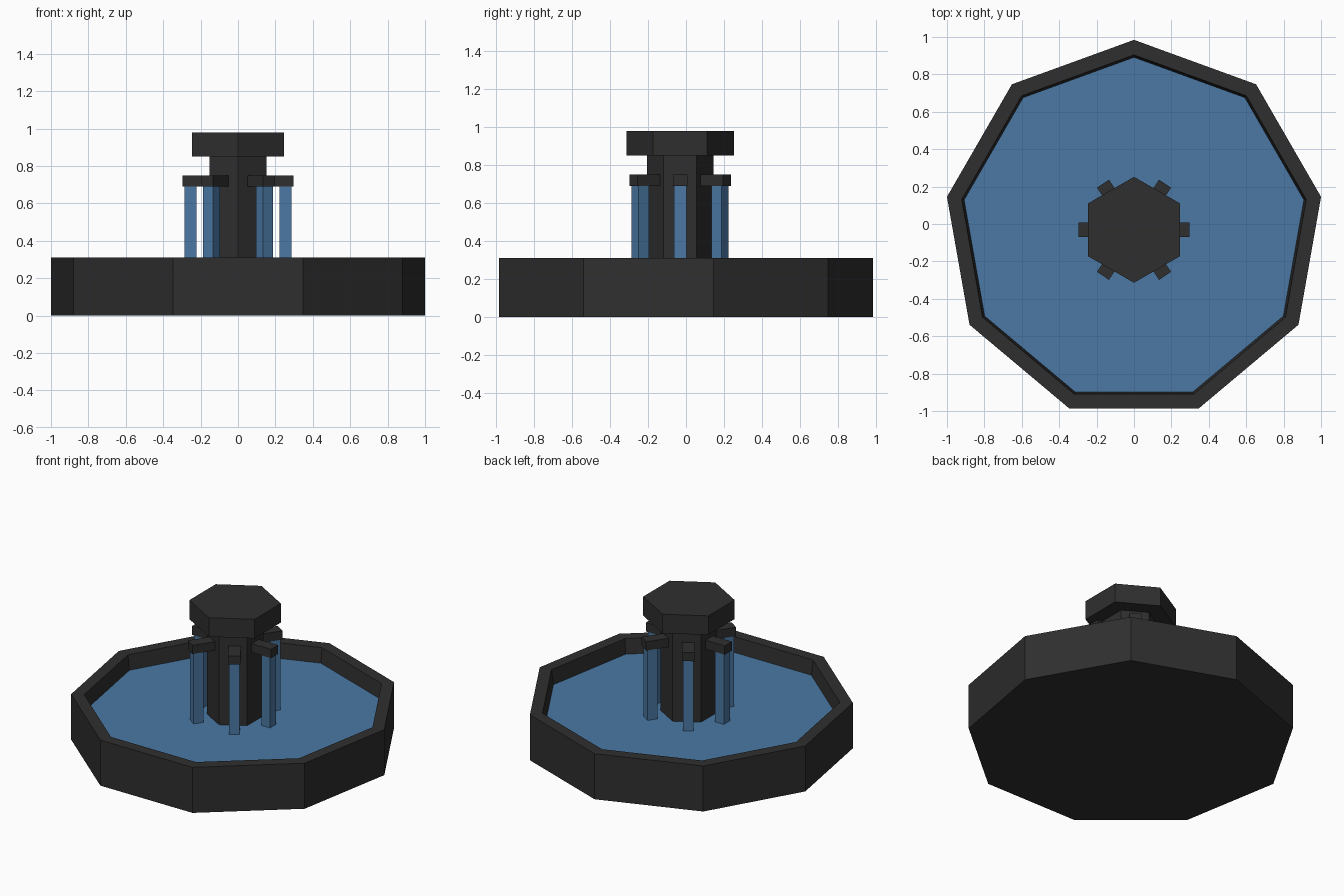
import bpy, bmesh
from math import cos, sin, pi, radians
from mathutils import Matrix

if "Cube" in bpy.data.objects:
    bpy.data.objects.remove(bpy.data.objects["Cube"])

CY = -0.031  # centre of the fountain in y


def material(name, rgb):
    m = bpy.data.materials.new(name)
    m.diffuse_color = (*rgb, 1)
    m.use_nodes = True
    m.node_tree.nodes["Principled BSDF"].inputs["Base Color"].default_value = m.diffuse_color
    return m


STONE = material("dark_stone", (0.028, 0.028, 0.028))
WATER = material("water_blue", (0.07, 0.19, 0.37))


def finish(name, bm, mat):
    bmesh.ops.recalc_face_normals(bm, faces=bm.faces)
    mesh = bpy.data.meshes.new(name)
    bm.to_mesh(mesh)
    bm.free()
    mesh.materials.append(mat)
    obj = bpy.data.objects.new(name, mesh)
    bpy.context.collection.objects.link(obj)
    return obj


def lathe(name, sides, profile, mat):
    """Stack n-sided rings (radius, z), one corner facing +y, capped at both ends."""
    bm = bmesh.new()
    rings = [[bm.verts.new((r * sin(2 * pi * i / sides),
                            CY + r * cos(2 * pi * i / sides), z))
              for i in range(sides)] for r, z in profile]
    for a, b in zip(rings, rings[1:]):
        for i in range(sides):
            j = (i + 1) % sides
            bm.faces.new((a[i], a[j], b[j], b[i]))
    bm.faces.new(rings[0])
    bm.faces.new(rings[-1])
    return finish(name, bm, mat)


def radial_box(name, angle, r0, r1, width, z0, z1, mat):
    """Box running outwards from r0 to r1 along the given angle."""
    bm = bmesh.new()
    m = (Matrix.Translation((0, CY, 0)) @ Matrix.Rotation(radians(angle), 4, 'Z')
         @ Matrix.Translation(((r0 + r1) / 2, 0, (z0 + z1) / 2))
         @ Matrix.Diagonal((r1 - r0, width, z1 - z0, 1)))
    bmesh.ops.create_cube(bm, size=1, matrix=m)
    return finish(name, bm, mat)


# Nine-sided basin with a rim, and the water filling it
lathe("basin", 9, [(1.0154, 0), (1.0154, 0.31), (0.935, 0.31), (0.92, 0.19)], STONE)
lathe("pool_water", 9, [(0.92, 0.19), (0.922, 0.21)], WATER)

# Hexagonal column and cap
lathe("column", 6, [(0.175, 0.2), (0.175, 0.85)], STONE)
lathe("column_cap", 6, [(0.283, 0.85), (0.283, 0.98)], STONE)

# Six spouts, each with a falling stream
for n, angle in enumerate((0, 56, 124, 180, 236, 304), 1):
    radial_box(f"spout_{n}", angle, 0.145, 0.297, 0.077, 0.69, 0.75, STONE)
    radial_box(f"stream_{n}", angle, 0.221, 0.286, 0.065, 0.2, 0.69, WATER)
